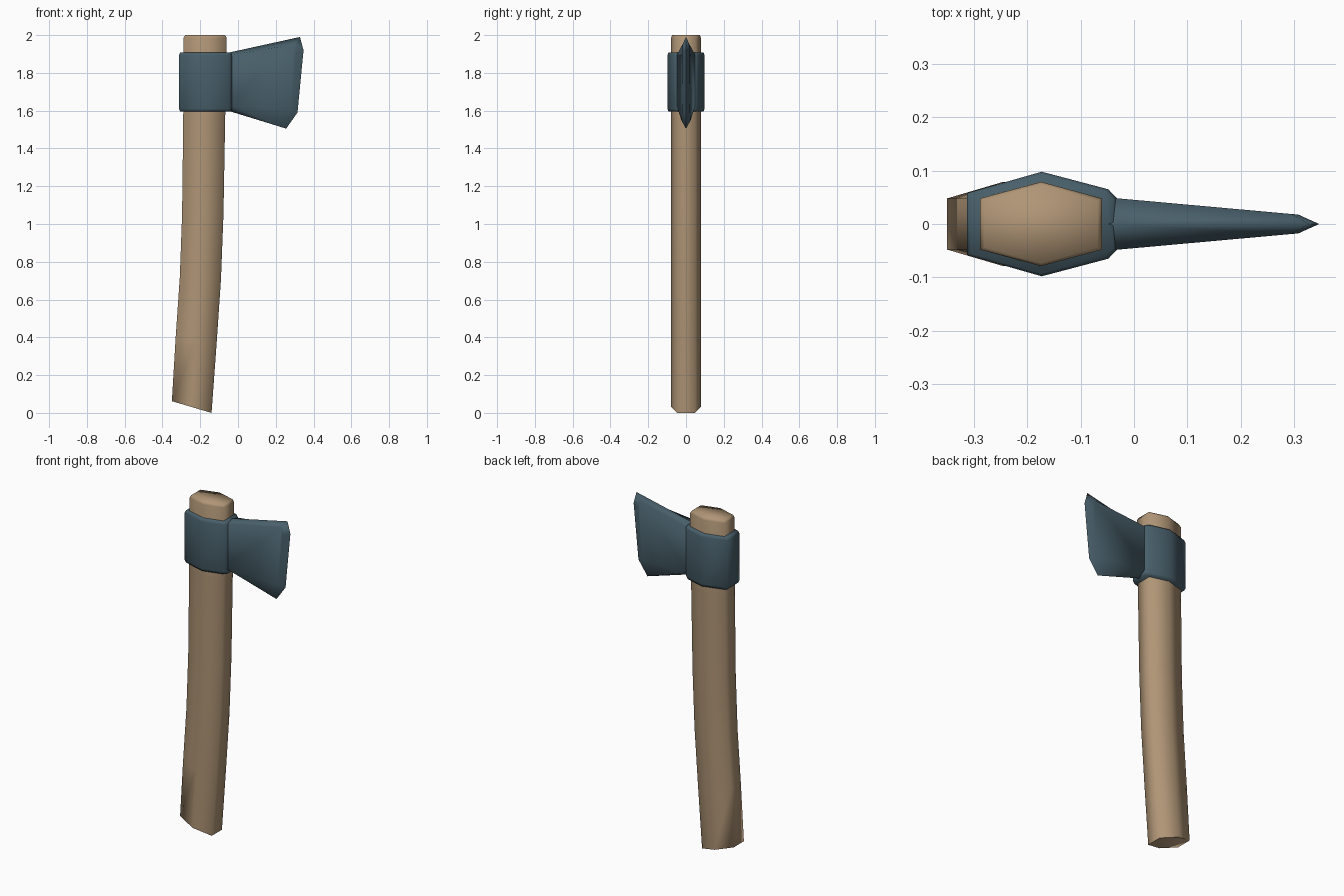
import bpy, bmesh, math

if "Cube" in bpy.data.objects:
    bpy.data.objects.remove(bpy.data.objects["Cube"])


def material(name, rgb):
    m = bpy.data.materials.new(name)
    m.diffuse_color = (*rgb, 1)
    m.use_nodes = True
    m.node_tree.nodes["Principled BSDF"].inputs["Base Color"].default_value = m.diffuse_color
    return m


wood = material("light wood", (0.43, 0.30, 0.18))
steel = material("blue grey steel", (0.065, 0.115, 0.145))


def finish(name, bm, mat):
    bmesh.ops.recalc_face_normals(bm, faces=bm.faces)
    me = bpy.data.meshes.new(name)
    bm.to_mesh(me)
    bm.free()
    ob = bpy.data.objects.new(name, me)
    bpy.context.collection.objects.link(ob)
    me.materials.append(mat)
    bpy.ops.object.select_all(action='DESELECT')
    ob.select_set(True)
    bpy.context.view_layer.objects.active = ob
    bpy.ops.object.shade_smooth_by_angle(angle=math.radians(80))
    return ob


def loft(name, rings, mat):
    bm = bmesh.new()
    vs = [[bm.verts.new(p) for p in r] for r in rings]
    n = len(vs[0])
    for a, b in zip(vs, vs[1:]):
        for i in range(n):
            j = (i + 1) % n
            bm.faces.new((a[i], a[j], b[j], b[i]))
    bm.faces.new(vs[0])
    bm.faces.new(vs[-1])
    return finish(name, bm, mat)


# Handle: hexagonal section, curved backwards with a slanted foot
def hexagon(xl, zl, xr, zr, end=0.048, mid=0.079):
    xm, zm = (xl + xr) / 2, (zl + zr) / 2
    return [(xl, -end, zl), (xm, -mid, zm), (xr, -end, zr),
            (xr, end, zr), (xm, mid, zm), (xl, end, zl)]


handle = loft("handle", [
    hexagon(-0.35, 0.062, -0.14, 0.0),
    hexagon(-0.33, 0.40, -0.113, 0.37),
    hexagon(-0.308, 0.72, -0.09, 0.71),
    hexagon(-0.296, 1.05, -0.077, 1.05),
    hexagon(-0.29, 1.55, -0.068, 1.55),
    hexagon(-0.288, 1.985, -0.06, 1.985),
    hexagon(-0.280, 2.0, -0.068, 2.0, 0.044, 0.074)], wood)

# Collar: bevelled sleeve around the handle, necking towards the blade
half = [(-0.313, 0.058), (-0.173, 0.098), (-0.048, 0.065), (-0.032, 0.048)]
outline = [(x, -y) for x, y in half] + [(x, y) for x, y in reversed(half)]
cx = -0.173
loft("collar", [[(cx + (x - cx) * s, y * s, z) for x, y in outline]
                for z, s in ((1.595, 0.95), (1.61, 1), (1.892, 1), (1.907, 0.95))], steel)

# Blade: tapering flat cheeks with bevels down to a sharp outer edge
edge = [(-0.06, 1.905), (0.328, 1.99), (0.347, 1.92), (0.315, 1.59), (0.255, 1.505), (-0.06, 1.602)]
cheek = [(-0.06, 1.892), (0.295, 1.95), (0.308, 1.91), (0.28, 1.605), (0.235, 1.548), (-0.06, 1.632)]
bm = bmesh.new()
rim = [bm.verts.new((x, 0, z)) for x, z in edge]
for side in (-1, 1):
    flat = [bm.verts.new((x, side * (0.048 - 0.09 * (x + 0.03)), z)) for x, z in cheek]
    bm.faces.new(flat)
    for i in range(len(rim)):
        j = (i + 1) % len(rim)
        bm.faces.new((rim[i], rim[j], flat[j], flat[i]))
finish("blade", bm, steel)
